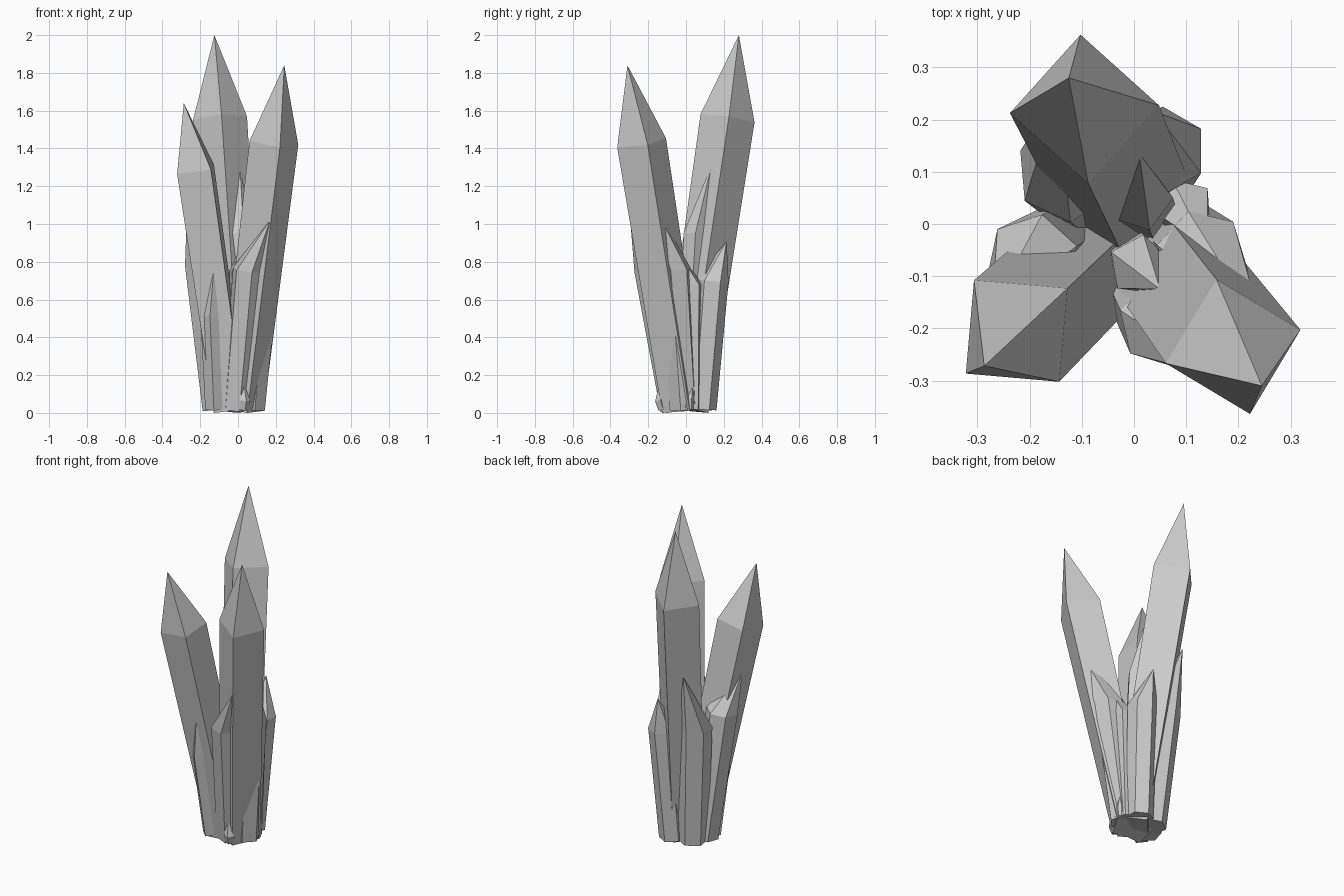
import bpy, bmesh
from math import cos, sin, radians, tau
from mathutils import Vector

if "Cube" in bpy.data.objects:
    bpy.data.objects.remove(bpy.data.objects["Cube"])


def crystal(name, base, rim, tip, radius, sides, turn, taper=0.9):
    """Leaning prism from a base centre to a rim ring, closed by a point."""
    base, rim = Vector((base[0], base[1], 0.02)), Vector(rim)
    lean = (rim - base) / (rim.z - base.z)
    bm = bmesh.new()
    low, high = [], []
    for i in range(sides):
        a = radians(turn) + tau * i / sides
        off = Vector((cos(a), sin(a), 0)) * radius
        off.z = -lean.dot(off)          # ring stays square to the axis
        high.append(bm.verts.new(rim + off))
        p = base + off * taper
        p.z = max(p.z, 0.0)
        low.append(bm.verts.new(p))
    top = bm.verts.new(tip)
    bm.faces.new(low[::-1])
    for i in range(sides):
        j = (i + 1) % sides
        bm.faces.new((low[i], low[j], high[j], high[i]))
        bm.faces.new((high[i], high[j], top))
    bmesh.ops.recalc_face_normals(bm, faces=bm.faces)
    mesh = bpy.data.meshes.new(name)
    bm.to_mesh(mesh)
    bm.free()
    bpy.context.collection.objects.link(bpy.data.objects.new(name, mesh))


# Three tall four-sided crystals fanning out from the middle
crystal("tall_crystal_back", (0.01, -0.01), (-0.095, 0.22, 1.56), (-0.125, 0.28, 2.0), 0.143, 4, 3)
crystal("tall_crystal_left", (-0.04, -0.03), (-0.225, -0.205, 1.29), (-0.287, -0.272, 1.64), 0.127, 4, 40)
crystal("tall_crystal_right", (0.02, -0.01), (0.19, -0.235, 1.43), (0.245, -0.31, 1.84), 0.133, 4, 14)

# Shorter crystals packed around the foot
short = [
    ("right", (0.065, -0.01), (0.13, -0.06, 0.76), (0.25, -0.21, 1.18), 0.088, 6, -13),
    ("front", (-0.01, -0.06), (0.055, -0.19, 0.76), (0.17, -0.295, 1.02), 0.085, 6, -77),
    ("left", (-0.11, -0.02), (-0.195, -0.07, 0.79), (-0.272, -0.16, 1.02), 0.09, 6, 198),
    ("back_left", (-0.08, 0.05), (-0.13, 0.10, 0.74), (-0.15, 0.24, 1.1), 0.097, 6, 155),
    ("back_right", (0.03, 0.085), (0.055, 0.14, 0.7), (0.04, 0.215, 0.91), 0.085, 6, 30),
    ("inner_back", (0.03, 0.0), (0.01, 0.05, 0.95), (0.01, 0.135, 1.31), 0.065, 5, 0),
    ("inner_right", (0.075, 0.03), (0.095, 0.03, 0.68), (0.14, -0.045, 0.86), 0.06, 5, 40),
    ("inner_front", (-0.01, -0.05), (0.01, -0.08, 0.75), (0.05, -0.125, 0.96), 0.06, 5, 10),
    ("front_left", (-0.12, -0.08), (-0.14, -0.15, 0.52), (-0.13, -0.22, 0.74), 0.06, 5, 190),
]
for label, *shape in short:
    crystal("short_crystal_" + label, *shape)

# Tiny shards at the foot
crystal("shard_front", (0.03, -0.12), (0.035, -0.135, 0.07), (0.03, -0.14, 0.16), 0.03, 5, 0)
crystal("shard_right", (0.11, 0.02), (0.115, 0.02, 0.08), (0.12, 0.04, 0.2), 0.03, 5, 20)
